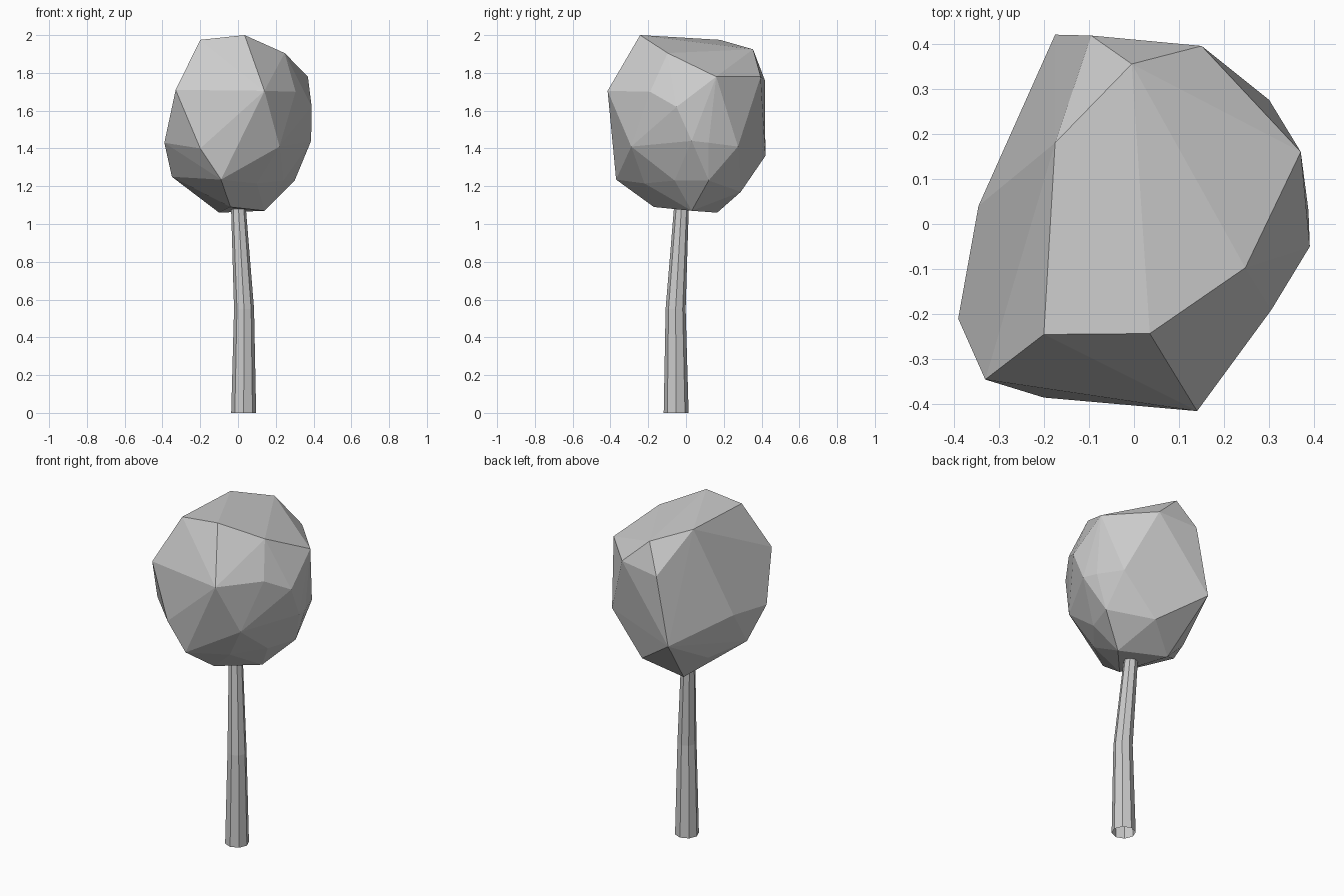
import bpy, bmesh, math

def add_object(name, bm):
    bmesh.ops.recalc_face_normals(bm, faces=bm.faces)
    mesh = bpy.data.meshes.new(name)
    bm.to_mesh(mesh)
    bm.free()
    obj = bpy.data.objects.new(name, mesh)
    bpy.context.collection.objects.link(obj)
    return obj

# Trunk: bent, tapering eight-sided tube (x, y, z, radius)
SIDES = 8
path = [(0.03, -0.052, 0.0, 0.066), (0.032, -0.055, 0.55, 0.053), (0.0, -0.022, 1.13, 0.038)]
bm = bmesh.new()
rings = []
for x, y, z, r in path:
    rings.append([bm.verts.new((x + r * math.cos(2 * math.pi * i / SIDES),
                                y + r * math.sin(2 * math.pi * i / SIDES), z))
                  for i in range(SIDES)])
for low, high in zip(rings, rings[1:]):
    for i in range(SIDES):
        j = (i + 1) % SIDES
        bm.faces.new((low[i], low[j], high[j], high[i]))
add_object("trunk", bm)

# Crown: faceted hull over a few corner points, grouped by height
crown_points = [
    # top
    (-0.2, -0.245, 1.975), (0.035, -0.243, 2.0), (0.247, -0.097, 1.905),
    (-0.175, 0.18, 1.975), (-0.005, 0.355, 1.925),
    # shoulder
    (0.37, 0.16, 1.78), (0.15, 0.395, 1.78), (-0.095, 0.418, 1.76),
    (-0.33, -0.345, 1.71), (-0.08, -0.38, 1.67), (0.14, -0.415, 1.705),
    (0.305, -0.19, 1.70), (0.39, -0.05, 1.62),
    # waist
    (-0.39, -0.21, 1.43), (-0.2, -0.385, 1.40), (0.07, -0.36, 1.43),
    (0.22, -0.29, 1.41), (0.387, 0.03, 1.44), (0.365, 0.12, 1.43),
    (0.30, 0.275, 1.41), (-0.175, 0.42, 1.36), (-0.345, 0.04, 1.45),
    # lower edge
    (-0.35, -0.08, 1.25), (-0.09, -0.37, 1.235), (0.1, -0.22, 1.215),
    (0.24, -0.06, 1.23), (0.30, 0.12, 1.23), (0.09, 0.29, 1.17),
    (-0.24, 0.13, 1.2),
    # underside
    (-0.04, -0.17, 1.09), (0.14, 0.03, 1.07), (-0.1, 0.165, 1.06),
]
bm = bmesh.new()
for p in crown_points:
    bm.verts.new(p)
hull = bmesh.ops.convex_hull(bm, input=bm.verts)
inside = [v for v in bm.verts if not v.link_faces]
bmesh.ops.delete(bm, geom=inside, context='VERTS')
add_object("crown", bm)
